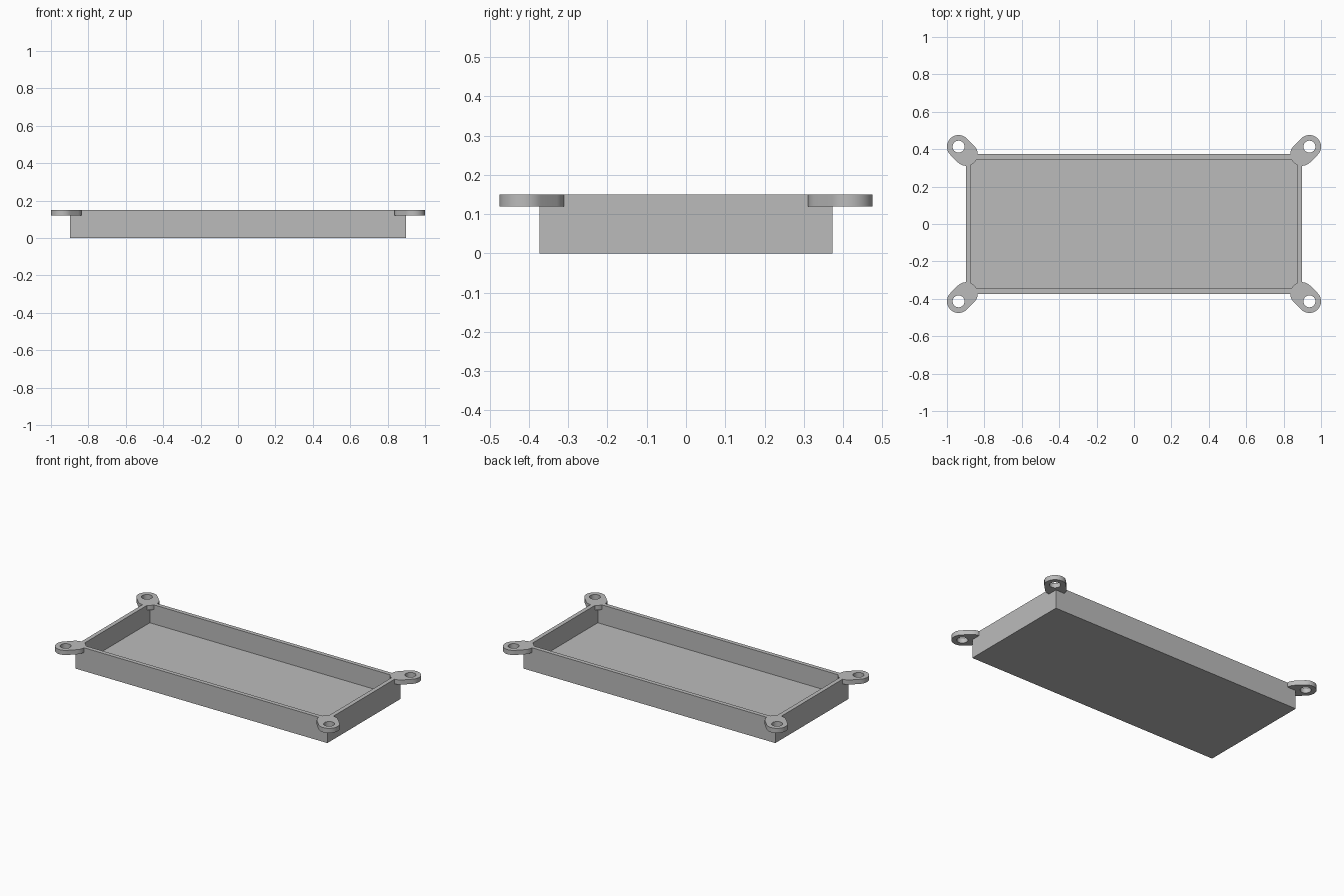
import bpy, bmesh
from math import radians, cos, sin

cube = bpy.data.objects.get("Cube")
if cube:
    bpy.data.objects.remove(cube, do_unlink=True)

HX, HY, H = 0.8975, 0.373, 0.15      # outer half sizes and height
WALL = 0.027                         # wall and floor thickness
LUG_R, HOLE_R, LUG_T = 0.062, 0.032, 0.03
REACH = 0.0405                       # lug eye offset from each corner
SIGNS = [(sx, sy) for sx in (-1, 1) for sy in (-1, 1)]

grey = bpy.data.materials.new("plain grey")
grey.use_nodes = True
colour = (0.5, 0.5, 0.5, 1)
grey.diffuse_color = colour
grey.node_tree.nodes["Principled BSDF"].inputs["Base Color"].default_value = colour


def arc(cx, cy, r, start, end, n):
    """Points along a circular arc, in degrees."""
    angles = [radians(start + (end - start) * i / n) for i in range(n + 1)]
    return [(cx + r * cos(a), cy + r * sin(a)) for a in angles]


def prisms(name, outlines, z0, z1):
    """One object made of outlines extruded from z0 to z1."""
    bm = bmesh.new()
    for outline in outlines:
        face = bm.faces.new([bm.verts.new((x, y, z0)) for x, y in outline])
        top = bmesh.ops.extrude_face_region(bm, geom=[face])["geom"]
        for v in top:
            if isinstance(v, bmesh.types.BMVert):
                v.co.z = z1
    bmesh.ops.recalc_face_normals(bm, faces=bm.faces)
    mesh = bpy.data.meshes.new(name)
    bm.to_mesh(mesh)
    bm.free()
    mesh.materials.append(grey)
    obj = bpy.data.objects.new(name, mesh)
    bpy.context.collection.objects.link(obj)
    return obj


def rectangle(x, y):
    return [(-x, -y), (x, -y), (x, y), (-x, y)]


def at_corners(outline):
    """Mirror an outline to all four corners."""
    return [[(sx * x, sy * y) for x, y in outline] for sx, sy in SIGNS]


def combine(target, other, operation):
    """Apply a boolean and discard the second solid."""
    mod = target.modifiers.new(operation.lower(), 'BOOLEAN')
    mod.operation = operation
    mod.solver = 'EXACT'
    mod.object = other
    bpy.context.view_layer.objects.active = target
    bpy.ops.object.modifier_apply(modifier=mod.name)
    bpy.data.objects.remove(other, do_unlink=True)


# Open tray
tray = prisms("mounting_tray", [rectangle(HX, HY)], 0, H)
pocket = prisms("pocket", [rectangle(HX - WALL, HY - WALL)], WALL, H + 0.1)
combine(tray, pocket, 'DIFFERENCE')

# Diagonal rounded lugs flush with the rim
eye = (HX + REACH, HY + REACH)
capsule = arc(*eye, LUG_R, -45, 135, 24) + arc(HX, HY, LUG_R, 135, 315, 24)
lugs = prisms("lugs", at_corners(capsule), H - LUG_T, H)
combine(tray, lugs, 'UNION')

# Screw holes
circle = arc(*eye, HOLE_R, 0, 360, 32)[:-1]
holes = prisms("holes", at_corners(circle), H - LUG_T - 0.05, H + 0.05)
combine(tray, holes, 'DIFFERENCE')

bpy.ops.object.select_all(action='DESELECT')
tray.select_set(True)
bpy.context.view_layer.objects.active = tray
bpy.ops.object.shade_smooth_by_angle(angle=radians(30))
